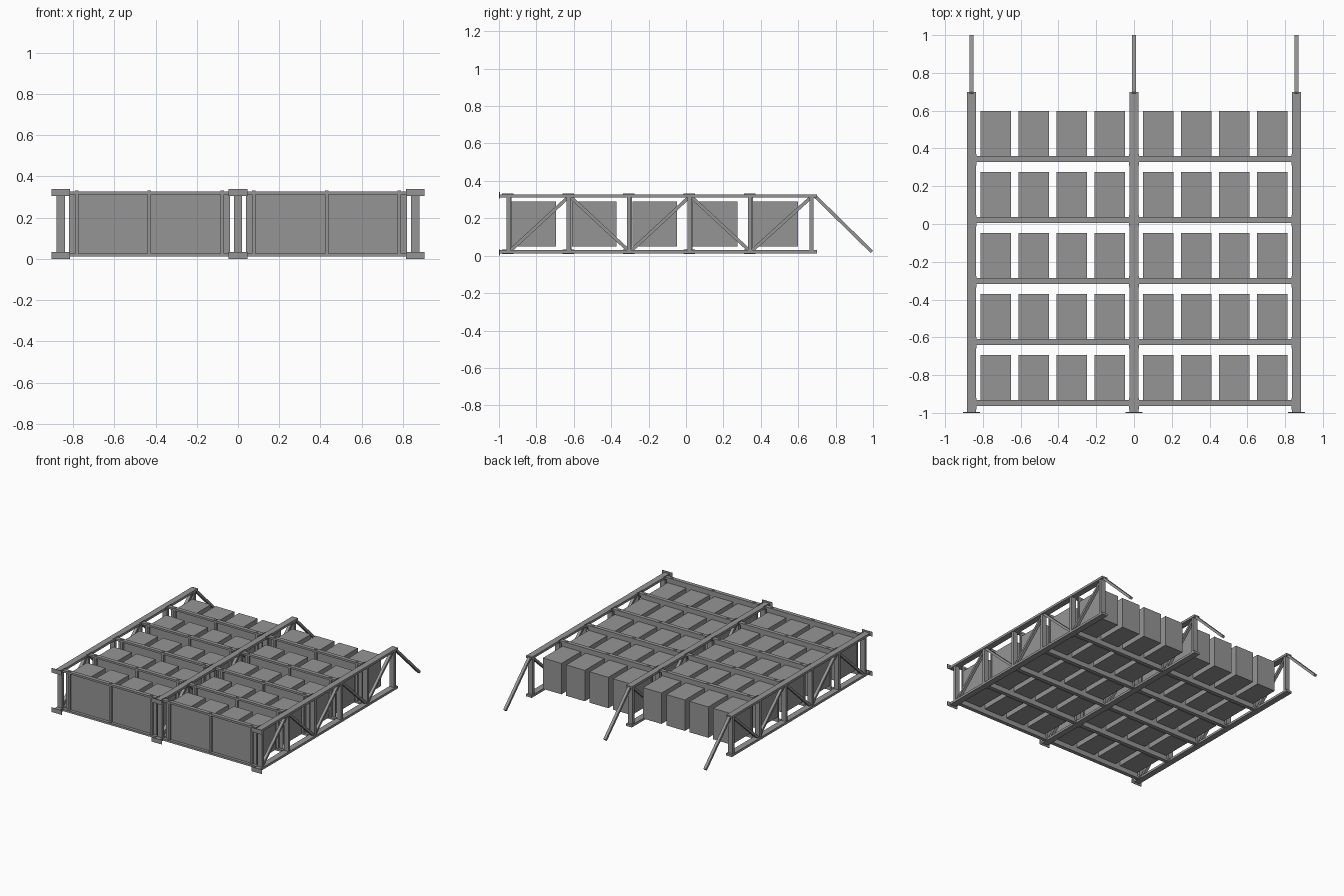
import bpy, math

if "Cube" in bpy.data.objects:
    bpy.data.objects.remove(bpy.data.objects["Cube"])

# Dark grey paint shared by all parts
GREY = bpy.data.materials.new("dark_grey")
GREY.diffuse_color = (0.3, 0.3, 0.3, 1)
GREY.use_nodes = True
GREY.node_tree.nodes["Principled BSDF"].inputs["Base Color"].default_value = GREY.diffuse_color

def box(name, x0, x1, y0, y1, z0, z1):
    """Axis-aligned box from its limits."""
    bpy.ops.mesh.primitive_cube_add(size=1)
    o = bpy.context.object
    o.name = name
    o.scale = (x1 - x0, y1 - y0, z1 - z0)
    o.location = ((x0 + x1) / 2, (y0 + y1) / 2, (z0 + z1) / 2)
    bpy.ops.object.transform_apply(location=False, rotation=False, scale=True)
    o.data.materials.append(GREY)
    return o

def brace(name, x, a, b, w=0.022, t=0.018):
    """Bar in the y-z plane between two (y, z) points."""
    dy, dz = b[0] - a[0], b[1] - a[1]
    h = math.hypot(dy, dz) / 2
    o = box(name, -w / 2, w / 2, -h, h, -t / 2, t / 2)
    o.location = (x, (a[0] + b[0]) / 2, (a[1] + b[1]) / 2)
    o.rotation_euler = (math.atan2(dz, dy), 0, 0)

LEVELS = [-0.933 + 0.323 * i for i in range(5)]
FRAMES = (-0.86, 0, 0.86)
RAILS = ((0.012, 0.03), (0.31, 0.328))   # z limits of the two post rows
LO, HI = 0.028, 0.312

# Upright frames: posts, foot plates, struts and zigzag bracing
for x in FRAMES:
    for z0, z1 in RAILS:
        box("post", x - 0.024, x + 0.024, -0.996, 0.7, z0, z1)
        zc = (z0 + z1) / 2
        box("foot_plate", x - 0.045, x + 0.045, -1, -0.995,
            0 if zc < 0.1 else 0.306, 0.034 if zc < 0.1 else 0.34)
    ys = [l - 0.017 for l in LEVELS] + [0.672]
    for y in ys:
        box("strut", x - 0.02, x + 0.02, y - 0.011, y + 0.011, LO, HI)
    for i in range(5):
        za, zb = (LO, HI) if i % 2 == 0 else (HI, LO)
        brace("diagonal_brace", x, (ys[i] + 0.012, za), (ys[i + 1] - 0.004, zb))
    brace("loose_end_brace", x, (0.686, 0.322), (0.9935, 0.021), t=0.018)

# Shelves in both bays
for x0, x1 in ((-0.836, -0.024), (0.024, 0.836)):
    xc = (x0 + x1) / 2
    for lev in LEVELS:
        for z0, z1 in ((0.012, 0.027), (0.313, 0.328)):
            box("shelf_beam", x0, x1, lev - 0.03, lev, z0, z1)
            # end connectors clipped on the posts
            for e, s in ((x0, 1), (x1, -1)):
                xa, xb = sorted((e - s * 0.002, e + s * 0.003))
                box("beam_connector", xa, xb, lev - 0.05, lev + 0.012,
                    z0 - 0.003, z1 + 0.005)
        # deck panel resting between the beams
        box("deck_panel", x0 + 0.016, x1 - 0.016, lev - 0.008, lev - 0.001, 0.018, 0.322)
        # cross bars under the deck
        for dx in (-0.353, 0, 0.353):
            box("deck_support", xc + dx - 0.008, xc + dx + 0.008,
                lev - 0.024, lev - 0.007, 0.014, 0.332)
        # stored cartons
        for k in range(4):
            cx = xc + (k - 1.5) * 0.2013
            box("carton", cx - 0.08, cx + 0.08, lev, lev + 0.239, 0.05, 0.29)
